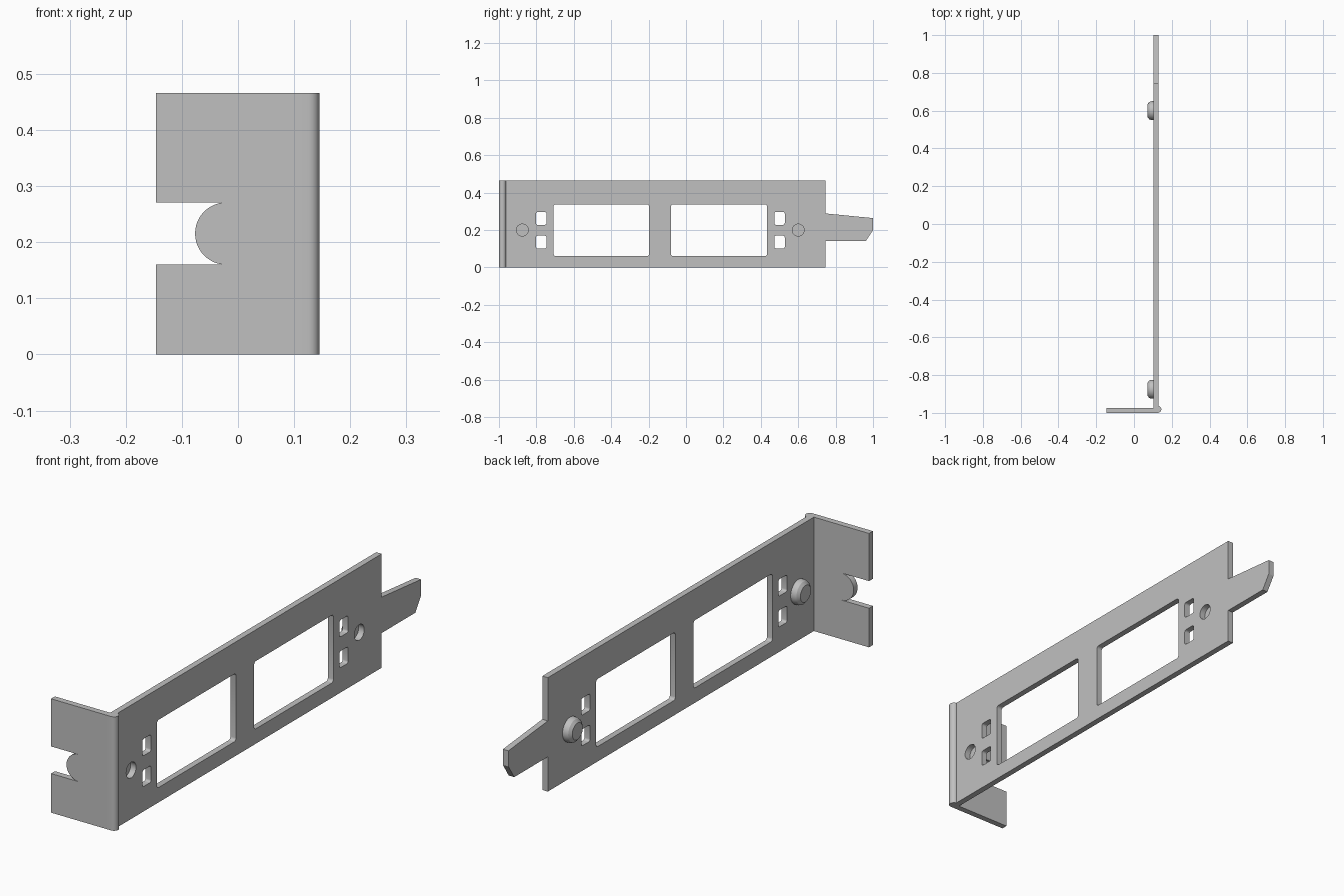
import bpy, bmesh, math
from mathutils import Matrix, Vector

cube = bpy.data.objects.get("Cube")
if cube:
    bpy.data.objects.remove(cube, do_unlink=True)

# One plain metal colour
metal = bpy.data.materials.new("bare_steel_grey")
metal.use_nodes = True
colour = (0.53, 0.53, 0.53, 1)
metal.diffuse_color = colour
metal.node_tree.nodes["Principled BSDF"].inputs["Base Color"].default_value = colour

HEIGHT = 0.466
BACK, FACE = 0.104, 0.129      # the two sides of the long plate
THICK = FACE - BACK


def add_object(name, mesh):
    mesh.materials.clear()
    mesh.materials.append(metal)
    obj = bpy.data.objects.new(name, mesh)
    bpy.context.collection.objects.link(obj)
    bpy.ops.object.select_all(action='DESELECT')
    obj.select_set(True)
    bpy.context.view_layer.objects.active = obj
    bpy.ops.object.shade_smooth_by_angle(angle=math.radians(30))
    return obj


def arc(cx, cy, r, start, end, steps):
    angles = [math.radians(start + (end - start) * i / steps) for i in range(steps + 1)]
    return [(cx + r * math.cos(a), cy + r * math.sin(a)) for a in angles]


def rounded_rect(x0, x1, y0, y1, r):
    corners = [(x1 - r, y1 - r), (x0 + r, y1 - r), (x0 + r, y0 + r), (x1 - r, y0 + r)]
    return [p for i, (cx, cy) in enumerate(corners)
            for p in arc(cx, cy, r, 90 * i, 90 * i + 90, 4)]


def sheet(name, loops, depth, axes, centre):
    """Fill the first loop, leave the others open, and thicken the result."""
    curve = bpy.data.curves.new(name, 'CURVE')
    curve.dimensions = '2D'
    curve.fill_mode = 'BOTH'
    curve.extrude = depth / 2
    for loop in loops:
        spline = curve.splines.new('POLY')
        spline.points.add(len(loop) - 1)
        for point, (x, y) in zip(spline.points, loop):
            point.co = (x, y, 0, 1)
        spline.use_cyclic_u = True
    temp = bpy.data.objects.new(name + "_outline", curve)
    bpy.context.collection.objects.link(temp)
    bpy.context.view_layer.update()
    mesh = bpy.data.meshes.new_from_object(
        temp.evaluated_get(bpy.context.evaluated_depsgraph_get()))
    bpy.data.objects.remove(temp, do_unlink=True)
    # Weld and make the normals face outward
    bm = bmesh.new()
    bm.from_mesh(mesh)
    bmesh.ops.remove_doubles(bm, verts=bm.verts, dist=1e-5)
    turn = Matrix(axes).transposed().to_4x4()
    bm.transform(Matrix.Translation(centre) @ turn)
    bmesh.ops.recalc_face_normals(bm, faces=bm.faces)
    bm.to_mesh(mesh)
    bm.free()
    return add_object(name, mesh)


X, Y, Z = Vector((1, 0, 0)), Vector((0, 1, 0)), Vector((0, 0, 1))
RIVET_Y, RIVET_Z, HOLE_R = (-0.875, 0.6), 0.2, 0.032

# Long plate with its pointed end tab
outline = [(-0.965, 0), (0.745, 0), (0.745, 0.142), (0.962, 0.142), (1, 0.2),
           (1, 0.264), (0.745, 0.289), (0.745, HEIGHT), (-0.965, HEIGHT)]
openings = []
for y0, y1 in ((-0.708, -0.197), (-0.08, 0.433)):
    openings.append(rounded_rect(y0, y1, 0.061, 0.338, 0.012))
for y0, y1 in ((-0.802, -0.746), (0.472, 0.528)):
    for z0, z1 in ((0.102, 0.17), (0.228, 0.297)):
        openings.append(rounded_rect(y0, y1, z0, z1, 0.009))
for y in RIVET_Y:
    openings.append(arc(y, RIVET_Z, HOLE_R, 0, 345, 23))
sheet("long_plate", [outline] + openings, THICK, (Y, Z, X),
      ((BACK + FACE) / 2, 0, 0))

# End flange with its open screw slot
slot = arc(-0.021, 0.2155, 0.0555, -90, -270, 24)
flange = ([(-0.146, 0), (BACK, 0), (BACK, HEIGHT), (-0.146, HEIGHT), (-0.146, 0.271)]
          + slot[::-1] + [(-0.146, 0.16)])
sheet("end_flange", [flange], THICK, (X, Z, -Y), (0, -1 + THICK / 2, 0))

# Folded corner with a rounded bulge
bulge = arc(0.126, -0.981, 0.019, -90, 80, 8)
sheet("folded_corner", [[(BACK, -0.962), (BACK, -1)] + bulge], HEIGHT,
      (X, Y, Z), (0, 0, HEIGHT / 2))

# Pressed studs that close the round holes from behind
profile = [(0, 0), (0.05, 0), (0.05, 0.012), (0.046, 0.023), (0.034, 0.033), (0, 0.033)]
for name, y in zip(("front_stud", "rear_stud"), RIVET_Y):
    bm = bmesh.new()
    verts = [bm.verts.new((BACK - d, y + r, RIVET_Z)) for r, d in profile]
    edges = [bm.edges.new(pair) for pair in zip(verts, verts[1:])]
    bmesh.ops.spin(bm, geom=verts + edges, cent=(0, y, RIVET_Z), axis=X,
                   angle=math.tau, steps=32, use_merge=True)
    bmesh.ops.remove_doubles(bm, verts=bm.verts, dist=1e-5)
    bmesh.ops.recalc_face_normals(bm, faces=bm.faces)
    mesh = bpy.data.meshes.new(name)
    bm.to_mesh(mesh)
    bm.free()
    add_object(name, mesh)
